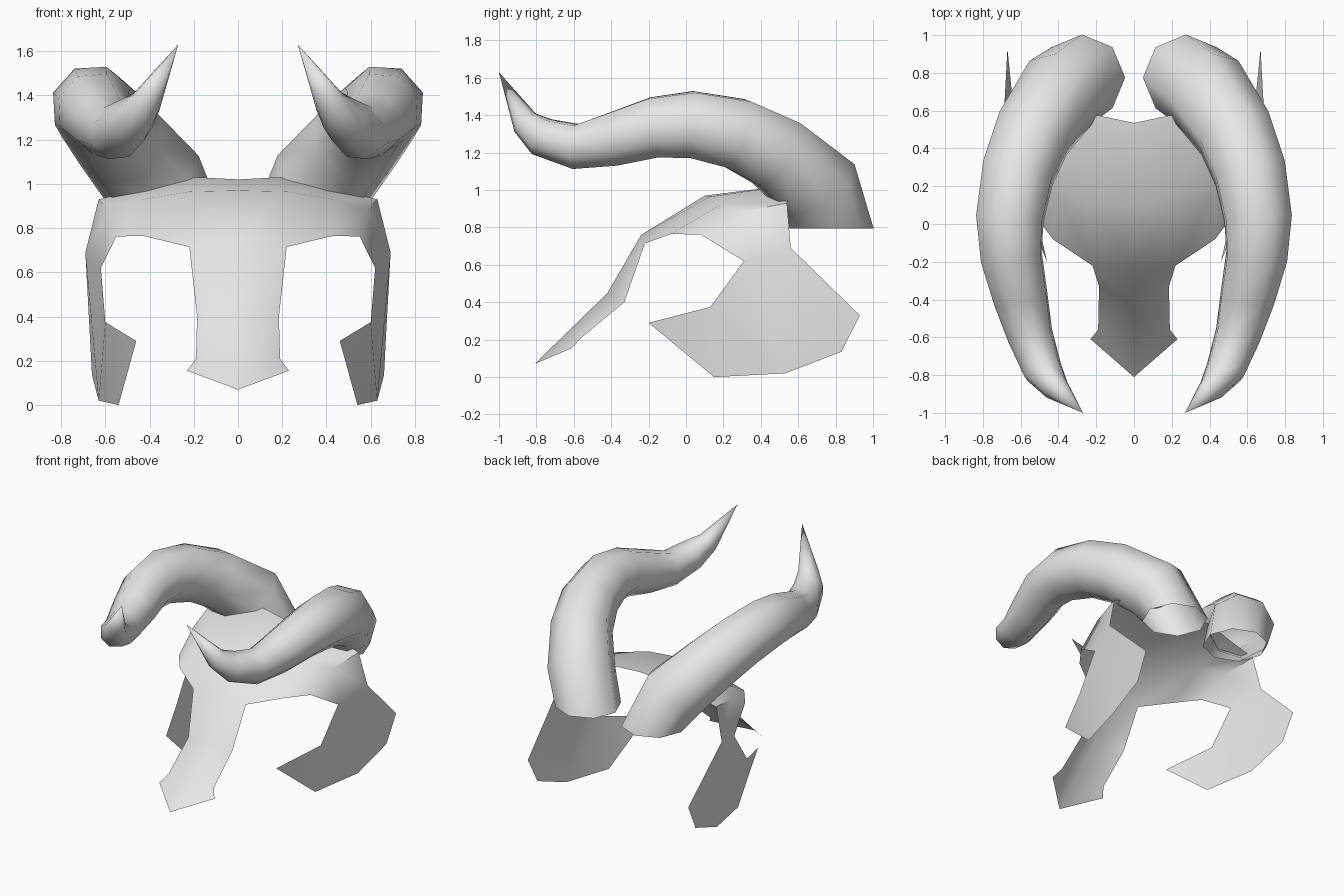
import bpy, bmesh, math
from mathutils import Vector

cube = bpy.data.objects.get("Cube")
if cube:
    bpy.data.objects.remove(cube, do_unlink=True)

grey = bpy.data.materials.new("plain grey")
grey.use_nodes = True
grey.diffuse_color = (0.8, 0.8, 0.8, 1)
grey.node_tree.nodes["Principled BSDF"].inputs["Base Color"].default_value = (0.8, 0.8, 0.8, 1)


def finish(name, bm, angle):
    """Turn a half model into a mirrored, smooth shaded object."""
    mesh = bpy.data.meshes.new(name)
    bm.to_mesh(mesh)
    bm.free()
    mesh.materials.append(grey)
    obj = bpy.data.objects.new(name, mesh)
    bpy.context.scene.collection.objects.link(obj)
    bpy.ops.object.select_all(action='DESELECT')
    obj.select_set(True)
    bpy.context.view_layer.objects.active = obj
    bpy.ops.object.shade_smooth_by_angle(angle=math.radians(angle))
    mirror = obj.modifiers.new("mirror", 'MIRROR')
    mirror.use_clip = True
    return obj


# Horns: eight-sided rings (x, y, z, radius) swept from the open base to a point
SIDES = 8
rings = [
    (0.275, 0.775, 0.795, 0.228), (0.385, 0.70, 1.02, 0.235),
    (0.535, 0.48, 1.20, 0.215), (0.615, 0.27, 1.302, 0.203),
    (0.657, 0.03, 1.35, 0.19), (0.65, -0.17, 1.335, 0.172),
    (0.60, -0.39, 1.272, 0.152), (0.55, -0.59, 1.233, 0.126),
    (0.485, -0.77, 1.285, 0.108), (0.42, -0.86, 1.36, 0.075),
]
tip = Vector((0.27, -1.0, 1.63))
centres = [Vector(r[:3]) for r in rings] + [tip]
bm = bmesh.new()
loops = []
axis = Vector((0, 0, 1))
side = Vector((0, 1, 0))
for i, (x, y, z, radius) in enumerate(rings):
    if i:
        into = (centres[i] - centres[i - 1]).normalized()
        out = (centres[i + 1] - centres[i]).normalized()
        tangent = (into + out).normalized()
        side = axis.rotation_difference(tangent) @ side
        axis = tangent
    across = axis.cross(side)
    loops.append([bm.verts.new(centres[i] + radius * (math.cos(a) * side + math.sin(a) * across))
                  for a in (math.tau * k / SIDES for k in range(SIDES))])
for low, high in zip(loops, loops[1:]):
    for k in range(SIDES):
        n = (k + 1) % SIDES
        bm.faces.new((low[k], low[n], high[n], high[k]))
point = bm.verts.new(tip)
for k in range(SIDES):
    bm.faces.new((loops[-1][k], loops[-1][(k + 1) % SIDES], point))
finish("horns", bm, 65)

# Mask: thin sheet with nose guard, brow, crown and cheek guards
points = {
    # nose guard
    "nose_tip": (0, -0.81, 0.07), "nose_corner": (0.23, -0.61, 0.155),
    "nose_notch": (0.19, -0.56, 0.21), "nose_mid": (0, -0.42, 0.45),
    "nose_edge": (0.185, -0.33, 0.40), "bridge": (0, -0.24, 0.76),
    "bridge_edge": (0.22, -0.22, 0.715),
    # eye opening
    "eye_in": (0.43, -0.08, 0.765), "eye_out": (0.55, 0.08, 0.762),
    "eye_back": (0.62, 0.31, 0.62),
    # crown front
    "crown": (0, 0.10, 0.97), "crown_a": (0.22, 0.13, 0.965),
    "crown_b": (0.43, 0.20, 0.93), "crown_c": (0.585, 0.30, 0.885),
    # rear rim
    "rim": (0, 0.535, 1.02), "rim_a": (0.19, 0.575, 1.03),
    "rim_b": (0.41, 0.55, 0.985), "rim_c": (0.63, 0.54, 0.93),
    "rim_d": (0.69, 0.56, 0.69),
    # cheek guard
    "cheek_in": (0.60, 0.13, 0.375), "cheek_tip": (0.46, -0.20, 0.29),
    "jaw_a": (0.54, 0.15, 0.0), "jaw_b": (0.63, 0.53, 0.02),
    "jaw_c": (0.66, 0.83, 0.135), "jaw_d": (0.67, 0.93, 0.33),
}
faces = [
    "nose_tip nose_corner nose_notch nose_mid",
    "nose_mid nose_notch nose_edge",
    "nose_mid nose_edge bridge_edge bridge",
    "bridge bridge_edge crown_a crown",
    "bridge_edge eye_in crown_b crown_a",
    "eye_in eye_out crown_c crown_b",
    "eye_out eye_back crown_c",
    "crown crown_a rim_a rim",
    "crown_a crown_b rim_b rim_a",
    "crown_b crown_c rim_c rim_b",
    "crown_c eye_back rim_d rim_c",
    "cheek_tip jaw_a cheek_in",
    "cheek_in jaw_a jaw_b eye_back",
    "eye_back jaw_b jaw_c jaw_d rim_d",
]
bm = bmesh.new()
verts = {name: bm.verts.new(co) for name, co in points.items()}
for face in faces:
    bm.faces.new([verts[name] for name in face.split()])
finish("mask", bm, 50)
